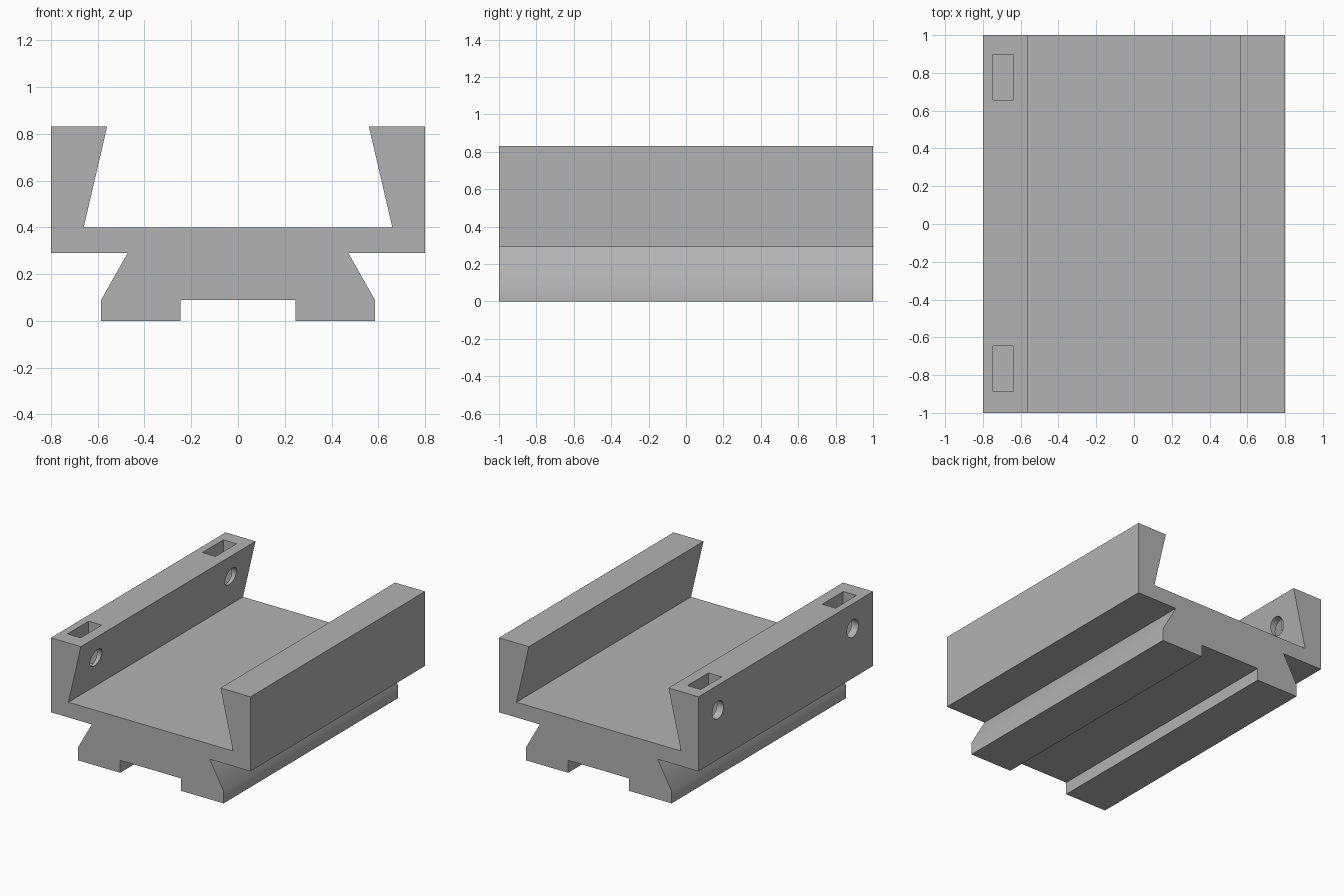
import bpy
import bmesh
from math import radians
from mathutils import Matrix, Vector

if "Cube" in bpy.data.objects:
    bpy.data.objects.remove(bpy.data.objects["Cube"], do_unlink=True)

# Material
GREY = (0.45, 0.45, 0.45, 1)
grey = bpy.data.materials.new("plain grey")
grey.use_nodes = True
grey.diffuse_color = GREY
grey.node_tree.nodes["Principled BSDF"].inputs["Base Color"].default_value = GREY


def add_object(name, bm):
    bmesh.ops.recalc_face_normals(bm, faces=bm.faces)
    mesh = bpy.data.meshes.new(name)
    bm.to_mesh(mesh)
    bm.free()
    mesh.materials.append(grey)
    obj = bpy.data.objects.new(name, mesh)
    bpy.context.collection.objects.link(obj)
    return obj


# Rail: half profile mirrored in x, then extruded along y
half = [(0.245, 0.09), (0.245, 0), (0.585, 0), (0.585, 0.09), (0.472, 0.29),
        (0.8, 0.29), (0.8, 0.83), (0.56, 0.83), (0.66, 0.40)]
profile = half + [(-x, z) for x, z in reversed(half)]
bm = bmesh.new()
face = bm.faces.new([bm.verts.new((x, -1, z)) for x, z in profile])
ext = bmesh.ops.extrude_face_region(bm, geom=[face])
verts = [v for v in ext["geom"] if isinstance(v, bmesh.types.BMVert)]
bmesh.ops.translate(bm, verts=verts, vec=(0, 2, 0))
rail = add_object("dovetail_rail", bm)


def pocket_cutter(y):
    bm = bmesh.new()
    place = Matrix.Translation((-0.693, y, 0.73)) @ Matrix.Diagonal((0.106, 0.24, 0.4, 1))
    bmesh.ops.create_cube(bm, size=1, matrix=place)
    return add_object("nut_pocket_cutter", bm)


def hole_cutter(y):
    bm = bmesh.new()
    place = Matrix.Translation((-0.7, y, 0.65)) @ Matrix.Rotation(radians(90), 4, "Y")
    bmesh.ops.create_cone(bm, cap_ends=True, segments=32, radius1=0.065,
                          radius2=0.065, depth=0.4, matrix=place)
    return add_object("bolt_hole_cutter", bm)


# Nut pockets and cross holes in the right wall
bpy.context.view_layer.objects.active = rail
for y in (-0.767, 0.777):
    for cutter in (pocket_cutter(y), hole_cutter(y)):
        cutter.hide_render = True
        mod = rail.modifiers.new("cut", "BOOLEAN")
        mod.operation = "DIFFERENCE"
        mod.solver = "EXACT"
        mod.object = cutter
        bpy.ops.object.modifier_apply(modifier=mod.name)
        bpy.data.objects.remove(cutter, do_unlink=True)

# Smooth shading with sharp edges
bpy.ops.object.select_all(action="DESELECT")
rail.select_set(True)
bpy.ops.object.shade_smooth_by_angle(angle=radians(30))
